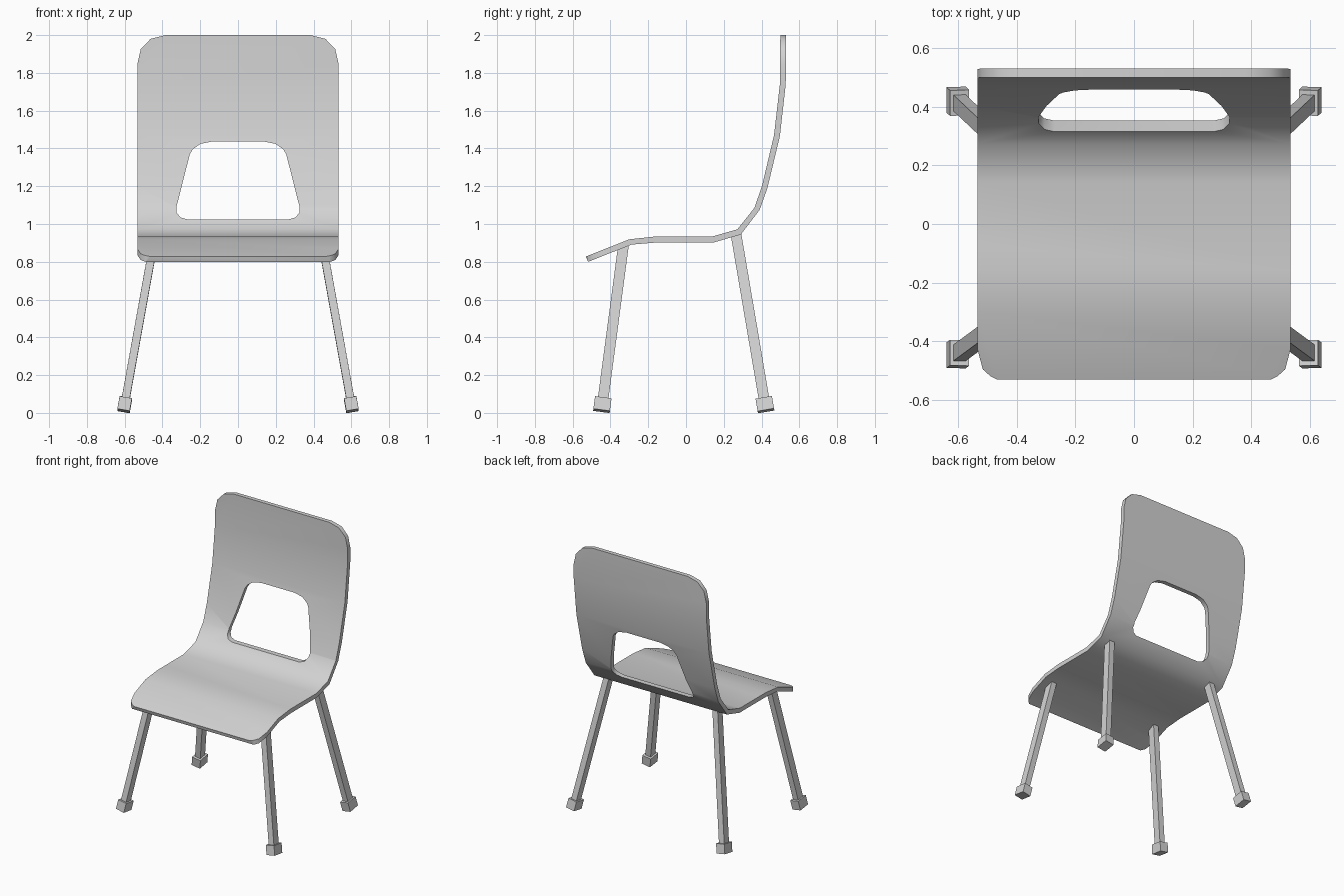
import bpy
import bmesh
import math
from mathutils import Vector, Matrix

if "Cube" in bpy.data.objects:
    bpy.data.objects.remove(bpy.data.objects["Cube"], do_unlink=True)

grey = bpy.data.materials.new("light grey")
grey.use_nodes = True
COLOUR = (0.65, 0.65, 0.65, 1)
grey.diffuse_color = COLOUR
grey.node_tree.nodes["Principled BSDF"].inputs["Base Color"].default_value = COLOUR


def add_object(name, bm):
    bmesh.ops.recalc_face_normals(bm, faces=bm.faces)
    mesh = bpy.data.meshes.new(name)
    bm.to_mesh(mesh)
    bm.free()
    mesh.materials.append(grey)
    ob = bpy.data.objects.new(name, mesh)
    bpy.context.scene.collection.objects.link(ob)
    return ob


def prism(name, points, place, low, high):
    """Extrude a 2D outline; place(a, b, t) puts it in space at depth t."""
    bm = bmesh.new()
    face = bm.faces.new([bm.verts.new(place(a, b, low)) for a, b in points])
    top = bmesh.ops.extrude_face_region(bm, geom=[face])["geom"]
    shift = Vector(place(0, 0, high)) - Vector(place(0, 0, low))
    moved = [v for v in top if isinstance(v, bmesh.types.BMVert)]
    bmesh.ops.translate(bm, verts=moved, vec=shift)
    return add_object(name, bm)


def mirrored(half):
    return half + [(-a, b) for a, b in reversed(half)]


def along_x(a, b, t):
    return (t, a, b)


def along_y(a, b, t):
    return (a, t, b)


def along_z(a, b, t):
    return (a, b, t)


# Bent sheet: side profile of the seat and backrest
upper = [(-.53, .828), (-.3, .919), (-.16, .934), (.14, .934), (.272, .972),
         (.362, 1.085), (.402, 1.2), (.466, 1.47), (.497, 1.74), (.5, 2.1)]
lower = [(-.518, .8), (-.288, .891), (-.157, .902), (.146, .902), (.29, .944),
         (.39, 1.075), (.431, 1.19), (.497, 1.465), (.528, 1.74), (.53, 2.1)]
shell = prism("seat_shell", upper + lower[::-1], along_x, -.6, .6)

# Rounded outlines and the handle opening
back_half = [(.533, .5), (.533, 1.846), (.515, 1.925), (.463, 1.98), (.385, 2)]
seat_half = [(.533, .8), (.533, -.427), (.515, -.495), (.488, -.519), (.455, -.535)]
hole_half = [(.27, 1.025), (.305, 1.035), (.325, 1.06), (.326, 1.09),
             (.255, 1.37), (.24, 1.395), (.2, 1.424), (.135, 1.437)]
cutters = [
    (prism("back_outline_cutter", mirrored(back_half), along_y, -1, 1), 'INTERSECT'),
    (prism("seat_outline_cutter", mirrored(seat_half), along_z, .3, 2.5), 'INTERSECT'),
    (prism("handle_cutter", mirrored(hole_half), along_y, .15, .8), 'DIFFERENCE'),
]
for cutter, operation in cutters:
    cutter.hide_render = True
    mod = shell.modifiers.new(cutter.name, 'BOOLEAN')
    mod.object = cutter
    mod.operation = operation
    mod.solver = 'EXACT'

# Bake the cuts and discard the cutters
depsgraph = bpy.context.evaluated_depsgraph_get()
baked = bpy.data.meshes.new_from_object(shell.evaluated_get(depsgraph))
shell.modifiers.clear()
shell.data = baked
baked.materials.clear()
baked.materials.append(grey)
for polygon in baked.polygons:
    polygon.material_index = 0
for cutter, operation in cutters:
    bpy.data.objects.remove(cutter, do_unlink=True)

bpy.ops.object.select_all(action='DESELECT')
shell.select_set(True)
bpy.context.view_layer.objects.active = shell
bpy.ops.object.shade_smooth_by_angle(angle=math.radians(40))


def slanted_box(name, start, end, width, depth, slope=0):
    """Box between two points; slope tilts its top to meet the seat."""
    axis = (end - start).normalized()
    side = Vector((1, 0, 0))
    side = (side - axis * side.dot(axis)).normalized()
    turn = Matrix((side, axis.cross(side), axis)).transposed().to_4x4()
    size = Matrix.Diagonal((width, depth, (end - start).length, 1))
    bm = bmesh.new()
    bmesh.ops.create_cube(bm, size=1)
    tops = [v for v in bm.verts if v.co.z > 0]
    bm.transform(Matrix.Translation((start + end) / 2) @ turn @ size)
    if slope:
        for v in tops:
            aim = end.z + slope * (v.co.y - end.y)
            v.co += axis * ((aim - v.co.z) / axis.z)
    return add_object(name, bm)


# Splayed legs with block feet
for row, foot_y, top_y, top_z, top_x, slope in (
        ("front", -.443, -.331, .888, .448, .38),
        ("back", .418, .264, .95, .437, .3)):
    for hand, sign in (("left", 1), ("right", -1)):
        foot = Vector((.6 * sign, foot_y, .044))
        top = Vector((top_x * sign, top_y, top_z))
        half = (top - foot).normalized() * .034
        slanted_box(f"{row}_{hand}_leg", foot, top, .042, .056, slope)
        slanted_box(f"{row}_{hand}_foot", foot - half, foot + half, .066, .088)
